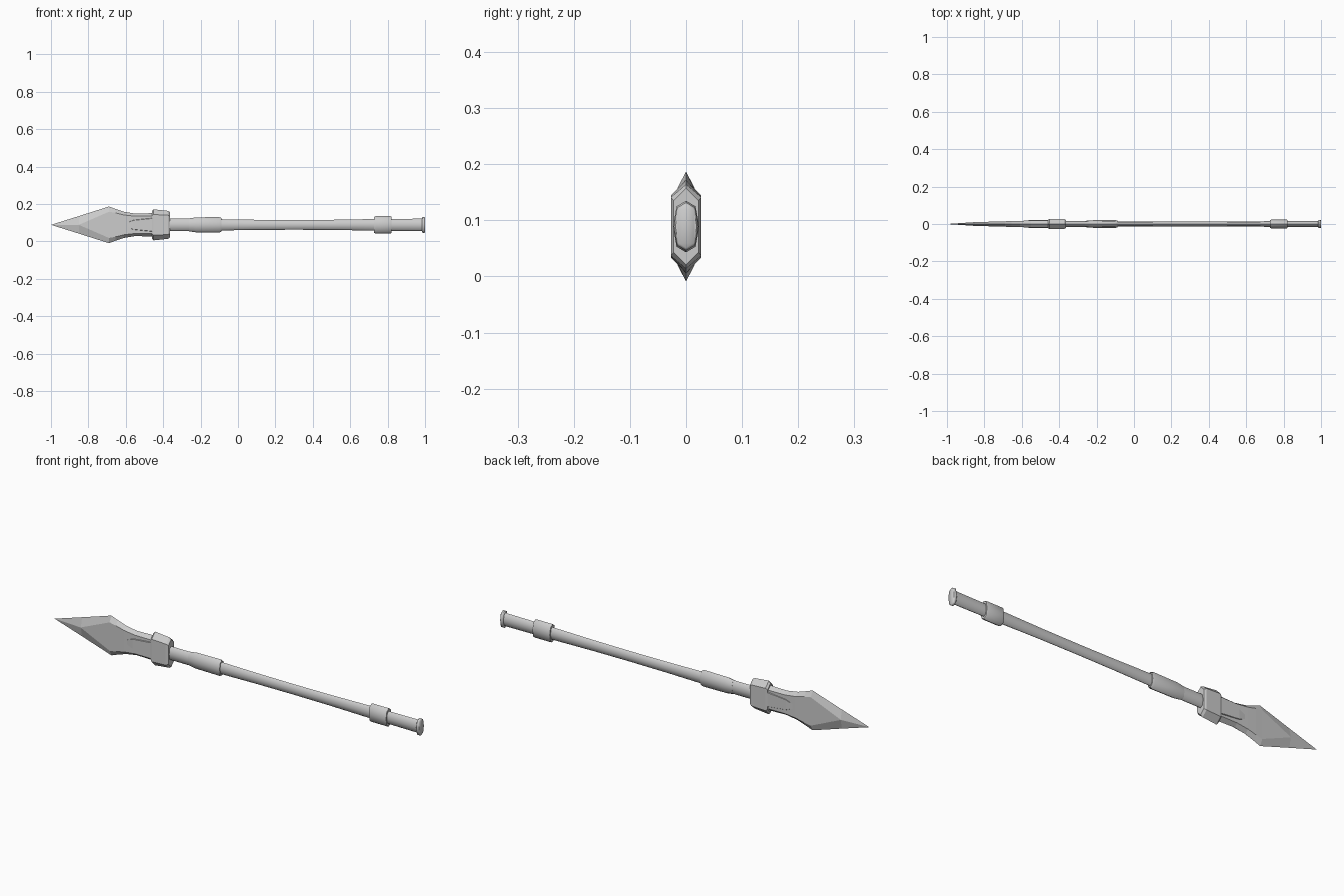
import bpy, bmesh, math

if "Cube" in bpy.data.objects:
    bpy.data.objects.remove(bpy.data.objects["Cube"])

CZ = 0.089  # height of the spear's axis

# unit cross-sections as (y, z)
OCT = [(0, 1), (.72, .78), (1, 0), (.72, -.78), (0, -1), (-.72, -.78), (-1, 0), (-.72, .78)]


def loft(name, rings, smooth=None):
    """Skin a list of (x, [(y, z), ...]) rings and cap both ends."""
    bm = bmesh.new()
    loops = [[bm.verts.new((x, y, CZ + z)) for y, z in sec] for x, sec in rings]
    n = len(loops[0])
    for a, b in zip(loops, loops[1:]):
        for i in range(n):
            j = (i + 1) % n
            bm.faces.new((a[i], a[j], b[j], b[i]))
    bm.faces.new(loops[0])
    bm.faces.new(loops[-1])
    bmesh.ops.remove_doubles(bm, verts=bm.verts, dist=1e-5)
    bmesh.ops.recalc_face_normals(bm, faces=bm.faces)
    me = bpy.data.meshes.new(name)
    bm.to_mesh(me)
    bm.free()
    ob = bpy.data.objects.new(name, me)
    bpy.context.collection.objects.link(ob)
    if smooth:
        bpy.ops.object.select_all(action='DESELECT')
        bpy.context.view_layer.objects.active = ob
        ob.select_set(True)
        bpy.ops.object.shade_smooth_by_angle(angle=math.radians(smooth))
    return ob


def rod(name, stations):
    """Flattened eight-sided rod from (x, half width, half height)."""
    return loft(name, [(x, [(y * hy, z * hz) for y, z in OCT]) for x, hy, hz in stations], 50)


def hexa(x, hy, side, tip):
    """Tall six-sided section: flat sides with pointed top and bottom."""
    return (x, [(0, tip), (hy, side), (hy, -side), (0, -tip), (-hy, -side), (-hy, side)])


# blade: bevelled leaf with a flat middle face
loft("blade", [hexa(-1, 0, 0, 0),
               hexa(-.85, .010, .0005, .047),
               hexa(-.69, .0145, .070, .098),
               hexa(-.655, .016, .064, .085),
               hexa(-.61, .017, .053, .070),
               hexa(-.55, .018, .046, .060),
               hexa(-.44, .019, .046, .063)])

# raised pointed plate where the blade enters the collar
loft("blade_plate", [hexa(-.60, .0165, .008, .010),
                     hexa(-.56, .0205, .024, .034),
                     hexa(-.44, .0225, .036, .050)])

# heavy collar
loft("collar", [hexa(-.461, .022, .048, .072),
                hexa(-.452, .027, .055, .083),
                hexa(-.375, .027, .052, .075),
                hexa(-.364, .022, .046, .068)])

# shaft with a slightly waisted middle
rod("shaft", [(-.40, .016, .034), (-.20, .016, .034), (-.09, .014, .030),
              (.10, .013, .027), (.30, .0125, .026), (.50, .013, .027),
              (.73, .015, .031), (.99, .016, .033)])

# fittings along the shaft
rod("grip_sleeve", [(-.262, .0165, .0345), (-.225, .020, .040), (-.10, .021, .0415), (-.088, .018, .036)])
rod("rear_band", [(.728, .0215, .043), (.735, .0235, .046), (.815, .0235, .046), (.822, .0215, .043)])
rod("end_cap", [(.984, .018, .037), (.988, .022, .043), (.996, .022, .043), (1.0, .019, .038)])
